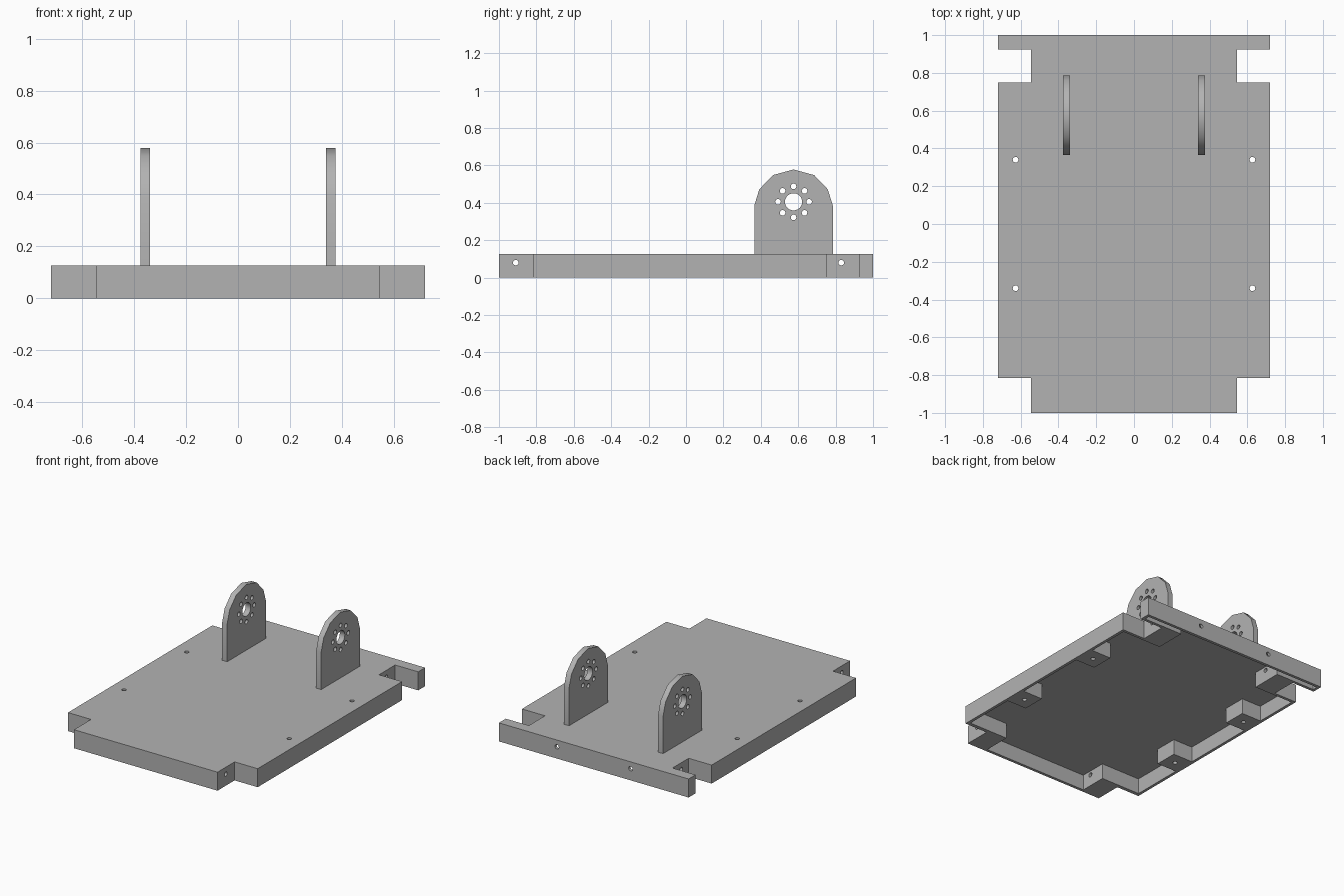
import bpy, bmesh, math
from mathutils import Matrix, Vector

cube = bpy.data.objects.get("Cube")
if cube:
    bpy.data.objects.remove(cube, do_unlink=True)

grey = bpy.data.materials.new("plain_grey")
grey.use_nodes = True
grey.diffuse_color = (0.45, 0.45, 0.45, 1)
grey.node_tree.nodes["Principled BSDF"].inputs["Base Color"].default_value = grey.diffuse_color

HEIGHT = 0.127   # tray height
ROOF = 0.107     # underside of the tray's top skin


def add_object(name, bm):
    bmesh.ops.recalc_face_normals(bm, faces=bm.faces)
    mesh = bpy.data.meshes.new(name)
    bm.to_mesh(mesh)
    bm.free()
    mesh.materials.append(grey)
    obj = bpy.data.objects.new(name, mesh)
    bpy.context.collection.objects.link(obj)
    return obj


def prism(name, points, offset):
    """Extrude a closed 3D outline along an offset."""
    bm = bmesh.new()
    face = bm.faces.new([bm.verts.new(p) for p in points])
    new = bmesh.ops.extrude_face_region(bm, geom=[face])["geom"]
    bmesh.ops.translate(bm, vec=offset, verts=[v for v in new if isinstance(v, bmesh.types.BMVert)])
    return add_object(name, bm)


def mirrored(half):
    """Close a right-hand half outline with its mirror image."""
    return half + [(-u, v) for u, v in reversed(half)]


def cut(target, cutter):
    mod = target.modifiers.new("cut", 'BOOLEAN')
    mod.operation, mod.solver, mod.object = 'DIFFERENCE', 'EXACT', cutter
    bpy.context.view_layer.objects.active = target
    bpy.ops.object.modifier_apply(modifier=mod.name)
    bpy.data.objects.remove(cutter, do_unlink=True)


def drill(target, centre, axis, radius, length, sides=16):
    bm = bmesh.new()
    turn = Vector(axis).to_track_quat('Z', 'Y').to_matrix().to_4x4()
    bmesh.ops.create_cone(bm, cap_ends=True, segments=sides, radius1=radius, radius2=radius,
                          depth=length, matrix=Matrix.Translation(centre) @ turn)
    cut(target, add_object("drill", bm))


# Tray: notched outline, hollow below with solid screw blocks
outer = mirrored([(0.545, -1), (0.545, -0.815), (0.72, -0.815), (0.72, 0.75),
                  (0.545, 0.75), (0.545, 0.925), (0.72, 0.925), (0.72, 1)])
tray = prism("tray", [(x, y, 0) for x, y in outer], (0, 0, HEIGHT))

inner_half = [(0.40, -0.98), (0.40, -0.79), (0.70, -0.79)]
for y in (-0.34, 0.34):
    inner_half += [(0.70, y - 0.08), (0.55, y - 0.08), (0.55, y + 0.08), (0.70, y + 0.08)]
inner_half += [(0.70, 0.73), (0.40, 0.73), (0.40, 0.945), (0.70, 0.945), (0.70, 0.98)]
cavity = prism("cavity", [(x, y, -0.05) for x, y in mirrored(inner_half)], (0, 0, ROOF + 0.05))
cut(tray, cavity)

# Screw holes: side blocks, corner blocks and rear wall
for side in (-1, 1):
    for y in (-0.34, 0.34):
        drill(tray, (side * 0.627, y, 0.06), (0, 0, 1), 0.015, 0.3)
    for y in (-0.91, 0.83):
        drill(tray, (side * 0.47, y, 0.08), (1, 0, 0), 0.015, 0.2)
    drill(tray, (side * 0.28, 0.99, 0.08), (0, 1, 0), 0.015, 0.06)

# Upright brackets with a bearing hole and a ring of bolt holes
AXIS_Y, AXIS_Z = 0.575, 0.405
arch = mirrored([(0.21, 0.12), (0.21, 0.385), (0.183, 0.472), (0.11, 0.548), (0.0, 0.578)][:-1])
arch.insert(4, (0, 0.578))
brackets = []
for side, name in ((-1, "right_bracket"), (1, "left_bracket")):
    x = side * 0.357
    bracket = prism(name, [(x - 0.019, AXIS_Y + u, z) for u, z in arch], (0.038, 0, 0))
    drill(bracket, (x, AXIS_Y, AXIS_Z), (1, 0, 0), 0.046, 0.1, 24)
    for i in range(8):
        a = i * math.pi / 4
        drill(bracket, (x, AXIS_Y + 0.083 * math.cos(a), AXIS_Z + 0.083 * math.sin(a)),
              (1, 0, 0), 0.015, 0.1)
    brackets.append(bracket)

# Smooth the arch and the hole walls, keep the edges sharp
bpy.ops.object.select_all(action='DESELECT')
for obj in [tray] + brackets:
    obj.select_set(True)
bpy.context.view_layer.objects.active = tray
bpy.ops.object.shade_smooth_by_angle(angle=math.radians(40))
